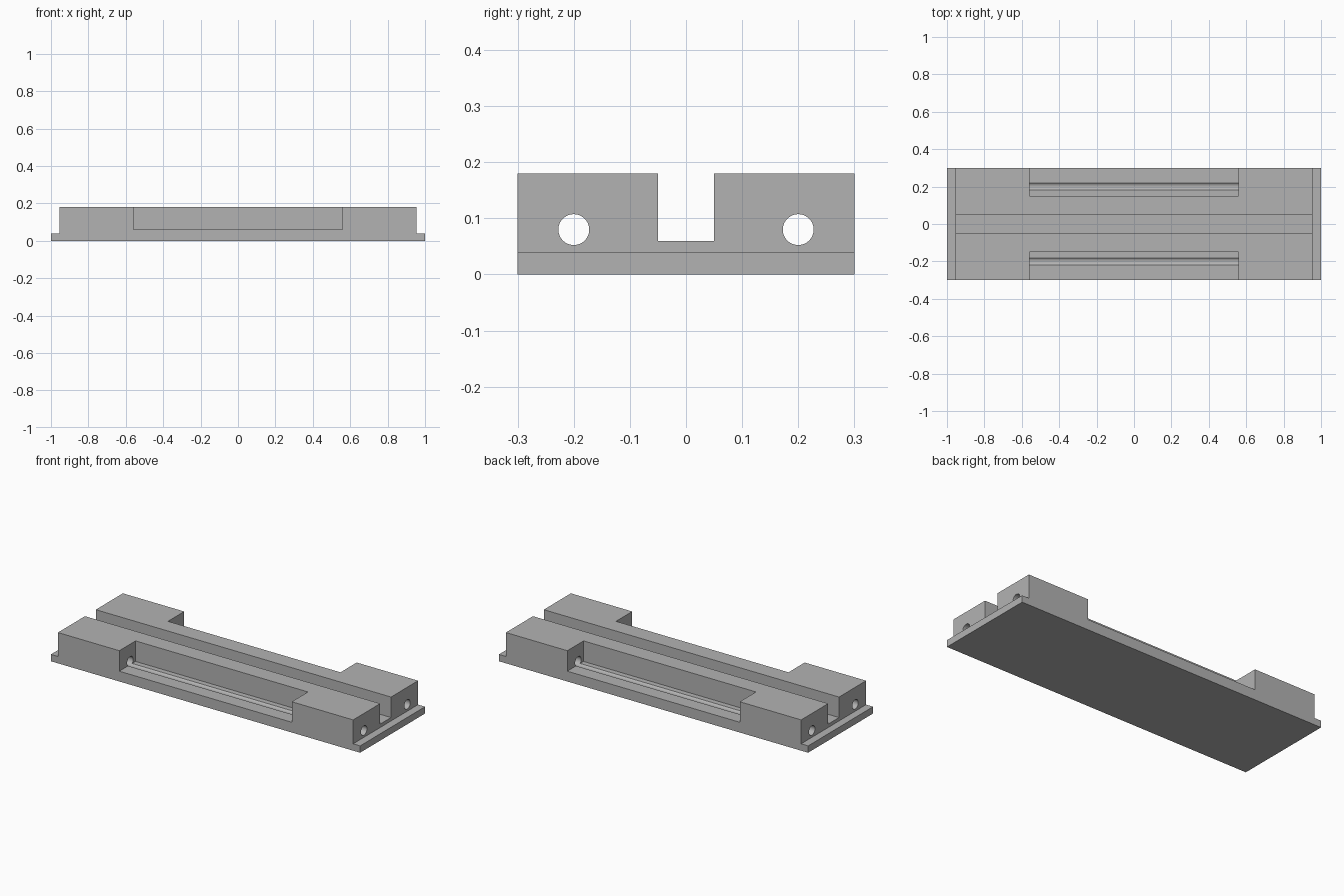
import bpy
import bmesh
from mathutils import Matrix

cube = bpy.data.objects.get("Cube")
if cube:
    bpy.data.objects.remove(cube, do_unlink=True)

HALF_LENGTH, HALF_WIDTH, HEIGHT = 1.0, 0.3, 0.18
BLOCK_X, LIP_Z = 0.955, 0.04           # raised block ends, end lip height
FLOOR_Z = 0.06                         # floor of slot and pockets
POCKET_X, POCKET_Y = 0.558, 0.15       # pocket half length, inner wall
BORE_Y, BORE_Z, BORE_R = 0.2, 0.08, 0.0275

grey = bpy.data.materials.new("plain grey")
grey.use_nodes = True
grey.diffuse_color = (0.45, 0.45, 0.45, 1)
grey.node_tree.nodes["Principled BSDF"].inputs["Base Color"].default_value = grey.diffuse_color


def add_object(name, bm):
    bmesh.ops.recalc_face_normals(bm, faces=bm.faces)
    mesh = bpy.data.meshes.new(name)
    bm.to_mesh(mesh)
    bm.free()
    mesh.materials.append(grey)
    obj = bpy.data.objects.new(name, mesh)
    bpy.context.collection.objects.link(obj)
    return obj


def box(name, low, high):
    bm = bmesh.new()
    centre = [(a + b) / 2 for a, b in zip(low, high)]
    size = [b - a for a, b in zip(low, high)]
    bmesh.ops.create_cube(bm, size=1, matrix=Matrix.LocRotScale(centre, None, size))
    return add_object(name, bm)


def bore(name, y):
    bm = bmesh.new()
    turn = Matrix.Translation((0, y, BORE_Z)) @ Matrix.Rotation(1.5707963, 4, "Y")
    bmesh.ops.create_cone(bm, cap_ends=True, segments=48, radius1=BORE_R,
                          radius2=BORE_R, depth=3, matrix=turn)
    return add_object(name, bm)


# Base with a low lip at each end, extruded across the width
half = [(HALF_LENGTH, 0), (HALF_LENGTH, LIP_Z), (BLOCK_X, LIP_Z), (BLOCK_X, HEIGHT)]
profile = half + [(-x, z) for x, z in reversed(half)]
bm = bmesh.new()
face = bm.faces.new([bm.verts.new((x, -HALF_WIDTH, z)) for x, z in profile])
swept = bmesh.ops.extrude_face_region(bm, geom=[face])["geom"]
bmesh.ops.translate(bm, vec=(0, 2 * HALF_WIDTH, 0),
                    verts=[v for v in swept if isinstance(v, bmesh.types.BMVert)])
base = add_object("slotted_base", bm)

# Centre slot, side pockets and lengthwise bores
cutters = [box("slot_cutter", (-2, -0.05, FLOOR_Z), (2, 0.05, 1))]
for side, label in ((-1, "front"), (1, "back")):
    y_range = sorted((side * POCKET_Y, side))
    cutters.append(box(label + "_pocket_cutter", (-POCKET_X, y_range[0], FLOOR_Z),
                       (POCKET_X, y_range[1], 1)))
    cutters.append(bore(label + "_bore_cutter", side * BORE_Y))

bpy.context.view_layer.objects.active = base
base.select_set(True)
for cutter in cutters:
    cut = base.modifiers.new(cutter.name, "BOOLEAN")
    cut.operation, cut.solver, cut.object = "DIFFERENCE", "EXACT", cutter
    bpy.ops.object.modifier_apply(modifier=cut.name)
    bpy.data.objects.remove(cutter, do_unlink=True)

bpy.ops.object.shade_smooth_by_angle(angle=0.5)
